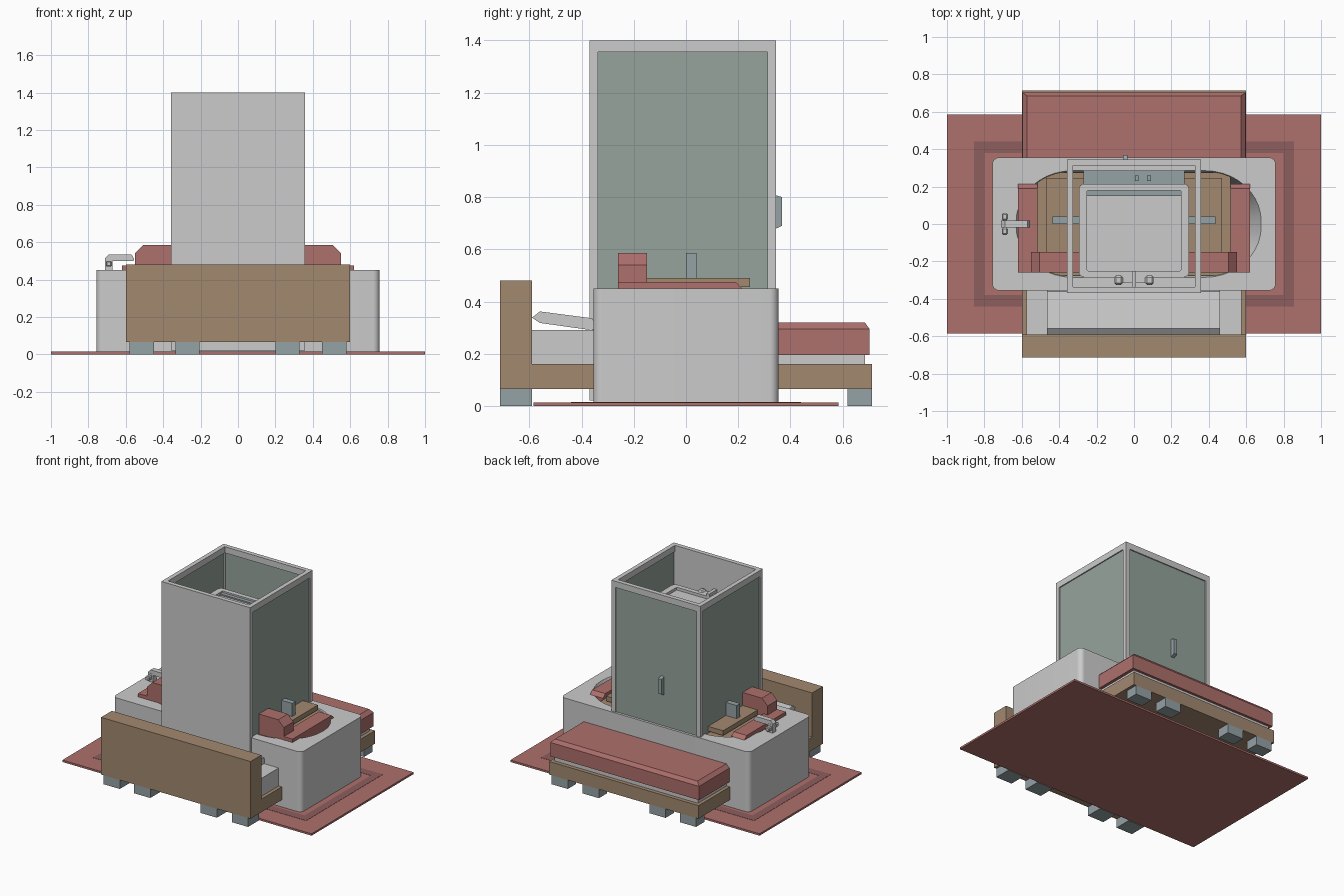
import bpy, bmesh, math

if "Cube" in bpy.data.objects:
    bpy.data.objects.remove(bpy.data.objects["Cube"])


def material(name, rgb):
    m = bpy.data.materials.new(name)
    m.diffuse_color = (*rgb, 1)
    m.use_nodes = True
    m.node_tree.nodes["Principled BSDF"].inputs["Base Color"].default_value = m.diffuse_color
    return m


RED = material("red_fabric", (0.42, 0.16, 0.15))
DARK_RED = material("dark_red_fabric", (0.27, 0.11, 0.11))
WOOD = material("wood", (0.36, 0.25, 0.16))
METAL = material("blue_grey", (0.30, 0.36, 0.38))
GLASS = material("glass", (0.30, 0.37, 0.33))


def finish(name, bm, mat=None):
    bmesh.ops.recalc_face_normals(bm, faces=bm.faces)
    me = bpy.data.meshes.new(name)
    bm.to_mesh(me)
    bm.free()
    ob = bpy.data.objects.new(name, me)
    bpy.context.collection.objects.link(ob)
    if mat:
        me.materials.append(mat)
    return ob


def box(name, x0, x1, y0, y1, z0, z1, mat=None, bevel=0.0, segments=1):
    bm = bmesh.new()
    bmesh.ops.create_cube(bm, size=1)
    for v in bm.verts:
        v.co = ((x0 + x1) / 2 + v.co.x * (x1 - x0),
                (y0 + y1) / 2 + v.co.y * (y1 - y0),
                (z0 + z1) / 2 + v.co.z * (z1 - z0))
    ob = finish(name, bm, mat)
    if bevel:
        b = ob.modifiers.new("bevel", 'BEVEL')
        b.width, b.segments = bevel, segments
    return ob


def prism(name, pts, a, b, axis, mat=None):
    """Extrude a closed profile along x (profile y,z) or y (profile x,z)."""
    bm = bmesh.new()
    place = (lambda p, t: (t, p[0], p[1])) if axis == 'x' else (lambda p, t: (p[0], t, p[1]))
    loft(bm, [[place(p, t) for p in pts] for t in (a, b)])
    return finish(name, bm, mat)


def loft(bm, loops):
    rings = [[bm.verts.new(c) for c in loop] for loop in loops]
    n = len(rings[0])
    for r, s in zip(rings, rings[1:]):
        for i in range(n):
            bm.faces.new((r[i], r[(i + 1) % n], s[(i + 1) % n], s[i]))
    bm.faces.new(rings[0])
    bm.faces.new(rings[-1])


def rounded(cx, hx, hy, rx, ry, z, k=10):
    pts = []
    for q, (sx, sy) in enumerate(((1, 1), (-1, 1), (-1, -1), (1, -1))):
        for i in range(k + 1):
            a = math.pi / 2 * (q + i / k)
            pts.append((cx + sx * (hx - rx) + rx * math.cos(a),
                        sy * (hy - ry) + ry * math.sin(a), z))
    return pts


# Rug with a darker border band
box("rug", -1, 1, -0.585, 0.585, 0, 0.014, RED)
for s in (-1, 1):
    x, y = sorted((s * 0.80, s * 0.855)), sorted((s * 0.38, s * 0.44))
    box("rug_border_end", *x, -0.44, 0.44, 0.01, 0.0155, DARK_RED)
    box("rug_border_side", -0.80, 0.80, *y, 0.01, 0.0155, DARK_RED)

# Bathtub: outer shell, rim and oval basin
bm = bmesh.new()
loft(bm, [rounded(0, 0.757, 0.355, 0.035, 0.035, 0.002),
          rounded(0, 0.757, 0.355, 0.035, 0.035, 0.45),
          rounded(0.025, 0.655, 0.285, 0.30, 0.27, 0.45),
          rounded(0.025, 0.625, 0.265, 0.28, 0.25, 0.38),
          rounded(0.0, 0.54, 0.23, 0.25, 0.22, 0.12),
          rounded(0.0, 0.48, 0.19, 0.20, 0.18, 0.09)])
tub = finish("bathtub", bm)
bpy.context.view_layer.objects.active = tub
tub.select_set(True)
bpy.ops.object.shade_smooth_by_angle(angle=math.radians(35))
tub.select_set(False)

# Bath tap
box("tap_base", -0.71, -0.67, -0.02, 0.02, 0.45, 0.51)
prism("tap_spout", [(-0.71, 0.50), (-0.56, 0.50), (-0.555, 0.51), (-0.57, 0.535),
                    (-0.69, 0.535), (-0.71, 0.515)], -0.018, 0.018, 'y')
for s in (-1, 1):
    y = sorted((s * 0.02, s * 0.058))
    box("tap_handle", -0.707, -0.675, *y, 0.47, 0.50, bevel=0.006)

# Bed: frame, headboard, mattress, blanket, pillow and feet
box("bed_frame", -0.6, 0.6, -0.59, 0.713, 0.065, 0.16, WOOD)
box("headboard", -0.6, 0.6, -0.713, -0.59, 0.065, 0.48, WOOD)
box("mattress", -0.575, 0.575, -0.59, 0.685, 0.16, 0.29)
bm = bmesh.new()
loft(bm, [[(sx * hx, y, z) for sx, y in ((-1, 0.30), (1, 0.30), (1, y1), (-1, y1))]
          for hx, y1, z in ((0.597, 0.703, 0.195), (0.597, 0.703, 0.295), (0.572, 0.685, 0.32))])
finish("blanket", bm, RED)
prism("pillow", [(-0.59, 0.338), (-0.56, 0.318), (-0.36, 0.29), (-0.34, 0.305),
                 (-0.36, 0.336), (-0.56, 0.362)], -0.465, 0.46, 'x')
for x in (-0.515, -0.27, 0.265, 0.515):
    box("bed_foot", x - 0.065, x + 0.065, -0.713, -0.59, 0, 0.065, METAL)
    box("bed_foot", x - 0.065, x + 0.065, 0.618, 0.713, 0, 0.065, METAL)

# Sofa standing in the tub
prism("sofa_back", [(-0.55, 0.12), (0.55, 0.12), (0.55, 0.54), (0.505, 0.585),
                    (-0.505, 0.585), (-0.55, 0.54)], -0.26, -0.15, 'y', RED)
box("sofa_seat", -0.52, 0.52, -0.15, 0.20, 0.12, 0.30, RED)
for s in (-1, 1):
    prism("sofa_arm", [(-0.26, 0.12), (0.215, 0.12), (0.215, 0.45), (0.19, 0.475),
                       (-0.26, 0.475)], s * 0.515, s * 0.62, 'x', RED)

# Wooden cabinet with a screen bar on it
box("cabinet_body", -0.515, 0.515, -0.275, 0.275, 0.12, 0.44, WOOD)
box("cabinet_top", -0.47, 0.47, -0.20, 0.245, 0.455, 0.49, WOOD)
box("cabinet_plinth", -0.37, 0.37, -0.18, 0.20, 0.43, 0.46, WOOD)
box("screen_bar", -0.435, 0.435, 0.0, 0.04, 0.49, 0.585, METAL)

# Shower cabin: solid front wall, framed glass on three sides, open top
X, Y0, Y1, T, H = 0.357, -0.37, 0.345, 0.032, 1.4
box("cabin_wall", -X, X, Y0, Y0 + T, 0.02, H)
for s in (-1, 1):
    x = sorted((s * X, s * (X - T)))
    box("cabin_post", *x, Y1 - T, Y1, 0.02, H)
    box("cabin_side_rail", *x, Y0 + T, Y1 - T, H - 0.045, H)
    box("cabin_side_sill", *x, Y0 + T, Y1 - T, 0.02, 0.07)
    g = sorted((s * (X - 0.008), s * (X - 0.022)))
    box("side_glass", *g, Y0 + T, Y1 - T, 0.07, H - 0.045, GLASS)
box("cabin_back_rail", -X + T, X - T, Y1 - T, Y1, H - 0.045, H)
box("cabin_back_sill", -X + T, X - T, Y1 - T, Y1, 0.02, 0.07)
box("door_glass", -X + T, X - T, Y1 - 0.022, Y1 - 0.008, 0.07, H - 0.045, GLASS)
prism("door_handle", [(0.335, 0.675), (0.368, 0.69), (0.368, 0.80), (0.335, 0.81)],
      -0.06, -0.035, 'x', METAL)

# Shower valve on the inside of the wall
box("valve_bar", -0.07, 0.07, -0.315, -0.285, 1.12, 1.15)
box("valve_stem", -0.012, 0.012, -0.34, -0.25, 1.11, 1.17)
for s in (-1, 1):
    x = sorted((s * 0.06, s * 0.105))
    box("valve_knob", *x, -0.325, -0.275, 1.11, 1.16, bevel=0.01)

# Tall unit inside the cabin with a recessed top
bm = bmesh.new()
loft(bm, [rounded(0, 0.295, 0.25, 0.03, 0.03, 0.05, 4),
          rounded(0, 0.295, 0.25, 0.03, 0.03, 1.15, 4),
          rounded(0, 0.25, 0.215, 0.004, 0.004, 1.15, 4),
          rounded(0, 0.25, 0.215, 0.004, 0.004, 1.13, 4)])
finish("inner_unit", bm).location.y = -0.035
box("inner_unit_strip", -0.25, 0.25, 0.15, 0.178, 1.13, 1.14, METAL)
box("inner_unit_door", -0.27, 0.27, 0.215, 0.285, 0.10, 0.62, METAL)
for x in (0.015, 0.08):
    box("inner_unit_knob", x - 0.01, x + 0.01, 0.23, 0.26, 0.62, 0.64, METAL)
